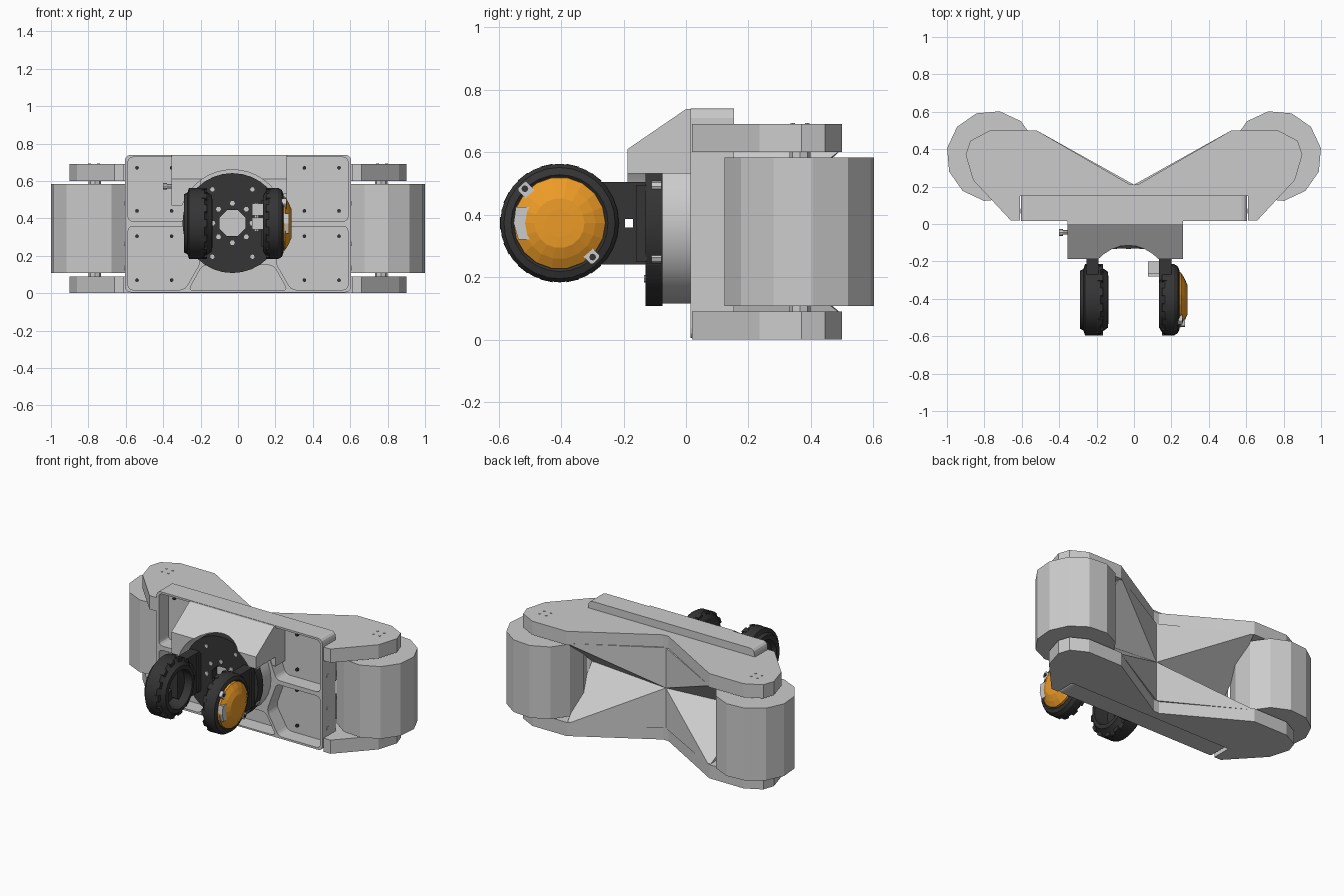
import bpy, bmesh, math
from mathutils import Vector

if "Cube" in bpy.data.objects:
    bpy.data.objects.remove(bpy.data.objects["Cube"])

def material(name, col):
    m = bpy.data.materials.new(name)
    m.diffuse_color = (*col, 1)
    m.use_nodes = True
    m.node_tree.nodes["Principled BSDF"].inputs["Base Color"].default_value = m.diffuse_color
    return m

DARK = material("dark", (0.035, 0.035, 0.035))
ORANGE = material("orange", (0.85, 0.33, 0.02))

def place(axis, u, v, w):
    return Vector({'x': (w, u, v), 'y': (u, w, v), 'z': (u, v, w)}[axis])

def finish(bm, name, mat=None, smooth=False):
    bmesh.ops.recalc_face_normals(bm, faces=bm.faces)
    me = bpy.data.meshes.new(name)
    bm.to_mesh(me)
    bm.free()
    ob = bpy.data.objects.new(name, me)
    bpy.context.collection.objects.link(ob)
    if mat:
        me.materials.append(mat)
    if smooth:
        bpy.ops.object.select_all(action='DESELECT')
        ob.select_set(True)
        bpy.context.view_layer.objects.active = ob
        bpy.ops.object.shade_smooth_by_angle(angle=math.radians(30))
    return ob

def prism(name, axis, pts, a, b, mat=None, rnd=0, smooth=False):
    bm = bmesh.new()
    lo = [bm.verts.new(place(axis, u, v, a)) for u, v in pts]
    hi = [bm.verts.new(place(axis, u, v, b)) for u, v in pts]
    bm.faces.new(lo)
    bm.faces.new(hi)
    sides = []
    n = len(pts)
    for i in range(n):
        j = (i + 1) % n
        bm.faces.new((lo[i], lo[j], hi[j], hi[i]))
        sides.append(bm.edges.get((lo[i], hi[i])))
    if rnd:
        bmesh.ops.recalc_face_normals(bm, faces=bm.faces)
        bmesh.ops.bevel(bm, geom=sides, offset=rnd, segments=3, profile=0.5, affect='EDGES')
    return finish(bm, name, mat, smooth)

def rect(u0, u1, v0, v1):
    return [(u0, v0), (u1, v0), (u1, v1), (u0, v1)]

def ngon(u, v, r, n, start=0):
    return [(u + r * math.cos(math.radians(start) + 2 * math.pi * i / n),
             v + r * math.sin(math.radians(start) + 2 * math.pi * i / n)) for i in range(n)]

def cyl(name, axis, u, v, r, a, b, n=12, mat=None, start=0):
    return prism(name, axis, ngon(u, v, r, n, start), a, b, mat, smooth=n > 14)

def lathe_x(name, prof, cy, cz, n, mat, smooth=True):
    """Closed (x, radius) outline spun about an x-parallel axis."""
    bm = bmesh.new()
    vs = [bm.verts.new((x, cy + r, cz)) for x, r in prof]
    es = [bm.edges.new((vs[i], vs[(i + 1) % len(vs)])) for i in range(len(vs))]
    bmesh.ops.spin(bm, geom=vs + es, cent=(0, cy, cz), axis=(1, 0, 0),
                   angle=2 * math.pi, steps=n, use_duplicate=False)
    bmesh.ops.remove_doubles(bm, verts=bm.verts, dist=1e-5)
    bmesh.ops.dissolve_degenerate(bm, edges=bm.edges, dist=1e-6)
    return finish(bm, name, mat, smooth)

def cut(ob, *cutters):
    for c in cutters:
        c.hide_render = True
        m = ob.modifiers.new("cut", 'BOOLEAN')
        m.operation, m.solver, m.object = 'DIFFERENCE', 'EXACT', c
        bpy.context.view_layer.objects.active = ob
        bpy.ops.object.modifier_apply(modifier=m.name)
        bpy.data.objects.remove(c)

# wing plates, notched at the front for the tray
half = [(0.61, 0.15), (0.61, 0.02), (0.66, 0.02), (0.86, 0.235), (0.90, 0.37),
        (0.875, 0.445), (0.77, 0.5), (0.52, 0.5), (0.02, 0.21)]
wing = half + [(-x, y) for x, y in reversed(half)]
prism("bottom_wing_plate", 'z', wing, 0, 0.09)
prism("top_wing_plate", 'z', wing, 0.60, 0.69)

for s, side in ((1, "right"), (-1, "left")):
    # rollers and axles
    ring = [(s * x, y) for x, y in ngon(-0.76, 0.363, 0.243, 12, 80)]
    prism(side + "_roller", 'z', [(-x, y) for x, y in ring], 0.107, 0.583)
    cyl(side + "_axle", 'z', s * 0.765, 0.365, 0.033, 0.05, 0.65, 8)
    for u, v in ngon(s * 0.77, 0.365, 0.033, 4, 45):
        cyl(side + "_axle_stud", 'z', u, v, 0.008, 0.68, 0.693, 6)
    # tapering webs meeting at the waist
    for z, level in ((0.61, "upper"), (0.08, "lower")):
        bm = bmesh.new()
        for p in ((0, 0.21, z), (0.52, 0.5, z), (0, 0.21, 0.345), (0, 0.15, 0.345),
                  (0.5, 0.15, z), (0.58, 0.15, 0.345)):
            bm.verts.new((s * p[0], p[1], p[2]))
        bmesh.ops.convex_hull(bm, input=bm.verts)
        finish(bm, f"{side}_{level}_web")

# tray with five rounded pockets
tray = prism("tray", 'y', rect(-0.605, 0.605, 0.005, 0.74), 0.015, 0.153, rnd=0.03)
upper = [(0.588, 0.727), (0.588, 0.385), (0.27, 0.385), (0.2, 0.56), (0.2, 0.727)]
lower = [(0.588, 0.357), (0.27, 0.357), (0.2, 0.165), (0.285, 0.018), (0.588, 0.018)]
base = [(-0.265, 0.015), (0.265, 0.015), (0.19, 0.15), (-0.19, 0.15)]
cutters = [prism("pocket", 'y', [(s * x, z) for x, z in p], -0.05, 0.115, rnd=0.025)
           for s in (1, -1) for p in (upper, lower)]
cut(tray, *cutters, prism("pocket", 'y', base, -0.05, 0.115, rnd=0.025))
for s in (1, -1):
    for z in (0.48, 0.265, 0.135):
        cyl("side_bolt", 'x', 0.07, z, 0.013, s * 0.59, s * 0.608, 10)
    for x in (0.355, 0.54):
        for z in (0.67, 0.44, 0.305, 0.07):
            cyl("pocket_bolt", 'y', s * x, z, 0.01, 0.10, 0.12, 8, DARK)

# hood with a round clearance around the hub
hood = prism("hood", 'x', [(0.12, 0.738), (0, 0.738), (-0.187, 0.61), (-0.187, 0.47),
                           (0.12, 0.47)], -0.355, 0.262)
cut(hood, cyl("clearance", 'y', -0.03, 0.375, 0.285, -0.4, 0.3, 40),
    prism("corner_cut", 'y', rect(0.1, 0.4, 0.3, 0.532), -0.4, 0.018))
cyl("hood_peg", 'x', -0.045, 0.572, 0.012, -0.40, -0.34, 8)
cyl("hood_peg_head", 'x', -0.045, 0.572, 0.018, -0.40, -0.38, 8)

# hub and dark mounting disc
cx, cz = -0.03, 0.375
cyl("hub", 'y', cx, cz, 0.26, -0.076, 0.13, 32)
disc = cyl("mount_disc", 'y', cx, cz, 0.267, -0.13, -0.075, 32, DARK)
cut(disc, cyl("bore", 'y', cx, cz, 0.075, -0.3, 0.1, 8, start=22.5))
for i in range(8):
    u, v = ngon(cx, cz, 0.105, 8)[i]
    cyl("hub_bolt", 'y', u, v, 0.014, -0.12, -0.134, 6)
for a in (1, -1):
    for b in (1, -1):
        cyl("rim_bolt", 'y', cx + a * 0.107, cz + b * 0.18, 0.012, -0.12, -0.134, 8)

# finger arms with a slot, and their screws
for x0, x1, xs, side in ((-0.255, -0.19, -0.255, "left"), (0.135, 0.2, 0.2, "right")):
    arm = prism(side + "_arm", 'x', [(-0.08, 0.24), (-0.08, 0.505), (-0.3, 0.505),
                (-0.36, 0.46), (-0.36, 0.28), (-0.3, 0.24)], x0, x1, DARK)
    cut(arm, prism("slot", 'x', rect(-0.195, -0.17, 0.358, 0.386), -0.5, 0.5))
    prism(side + "_arm_rib", 'x', rect(-0.16, -0.125, 0.25, 0.495), x0 - 0.012, x1 + 0.012, DARK)
    for z in (0.49, 0.445, 0.31, 0.262):
        cyl(side + "_arm_screw", 'y', xs, z, 0.018, -0.11, -0.078, 8)

# hollow left pad
py, pz = -0.405, 0.373
lathe_x("left_pad", [(-0.137, 0.125), (-0.14, 0.15), (-0.165, 0.168), (-0.18, 0.19),
                     (-0.262, 0.19), (-0.27, 0.165), (-0.29, 0.155), (-0.29, 0.125),
                     (-0.265, 0.11), (-0.265, 0.06), (-0.235, 0.06), (-0.23, 0.115)],
        py, pz, 28, DARK)
# right pad body and orange cover
lathe_x("right_pad", [(0.135, 0), (0.135, 0.15), (0.15, 0.175), (0.165, 0.19), (0.215, 0.19),
                      (0.235, 0.178), (0.243, 0.155), (0.23, 0.14), (0.23, 0)], py, pz, 28, DARK)
lathe_x("right_cover", [(0.225, 0), (0.225, 0.149), (0.25, 0.147), (0.27, 0.115), (0.285, 0.08),
                        (0.287, 0.045), (0.287, 0)], py, pz, 18, ORANGE, False)

# tread blocks around both pads
for xa, xb, side in ((-0.195, -0.165, "left"), (0.15, 0.175, "right")):
    for i in range(14):
        a = 2 * math.pi * i / 14
        d, t = Vector((math.cos(a), math.sin(a))), Vector((-math.sin(a), math.cos(a)))
        c = Vector((py, pz))
        prism(side + "_tread", 'x', [c + d * r + t * w for r, w in
              ((0.15, -0.02), (0.19, -0.02), (0.19, 0.02), (0.15, 0.02))], xa, xb, DARK)

# clip and lugs on the cover
prism("cover_clip", 'x', [(-0.475, 0.425), (-0.545, 0.425), (-0.552, 0.373), (-0.537, 0.32),
                          (-0.475, 0.32), (-0.488, 0.373)], 0.2, 0.272)
for y, z, s in ((-0.508, 0.475, 1), (-0.307, 0.272, -1)):
    d = Vector((-0.707, 0.707))
    n = Vector((0.707, 0.707))
    c = Vector((y, z))
    prism("cover_lug", 'x', [c + d * u + n * v for u, v in rect(-0.028, 0.028, -0.02, 0.02)],
          0.2, 0.258, rnd=0.008)
    cyl("lug_screw", 'x', y - s * 0.008, z + s * 0.008, 0.011, 0.25, 0.262, 8, DARK)

# small bracket on the inner side of the right arm
prism("inner_bracket", 'x', rect(-0.28, -0.2, 0.34, 0.405), 0.075, 0.14)
prism("inner_bracket_top", 'x', rect(-0.265, -0.2, 0.415, 0.48), 0.075, 0.14)
cyl("bracket_pin", 'z', 0.1, -0.24, 0.015, 0.33, 0.485, 8)
